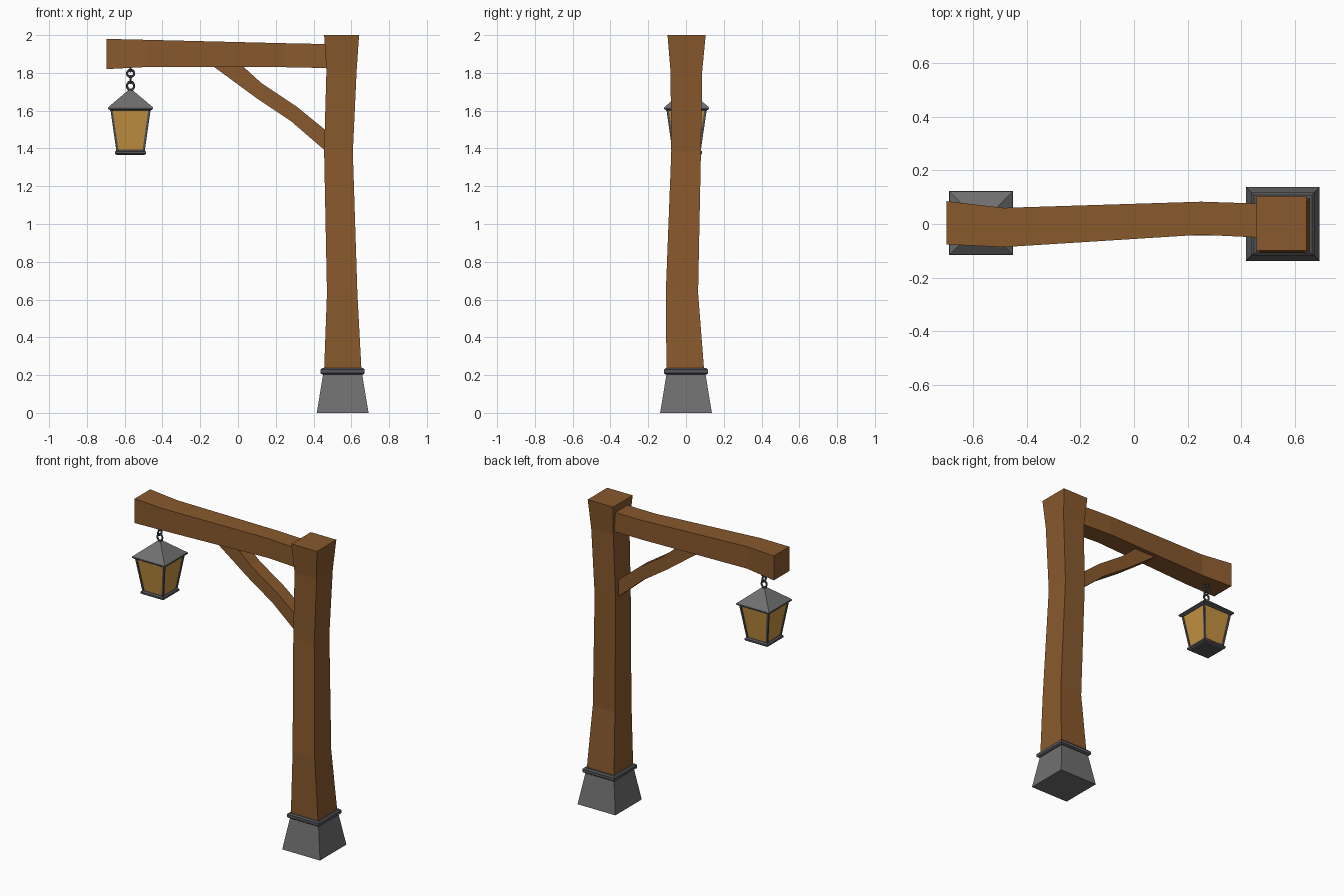
import bpy, bmesh, math
from mathutils import Vector

if "Cube" in bpy.data.objects:
    bpy.data.objects.remove(bpy.data.objects["Cube"])


def material(name, rgb):
    m = bpy.data.materials.new(name)
    m.diffuse_color = (*rgb, 1)
    m.use_nodes = True
    m.node_tree.nodes["Principled BSDF"].inputs["Base Color"].default_value = m.diffuse_color
    return m


WOOD = material("brown wood", (0.25, 0.10, 0.026))
STONE = material("grey stone", (0.165, 0.162, 0.162))
METAL = material("dark metal", (0.09, 0.09, 0.098))
GLASS = material("amber glass", (0.56, 0.29, 0.055))


def loft(name, rings, mat):
    """Join successive rings of points into a closed flat-faced solid."""
    bm = bmesh.new()
    loops = [[bm.verts.new(p) for p in r] for r in rings]
    n = len(loops[0])
    for a, b in zip(loops, loops[1:]):
        for i in range(n):
            j = (i + 1) % n
            bm.faces.new((a[i], a[j], b[j], b[i]))
    bm.faces.new(loops[0][::-1])
    bm.faces.new(loops[-1])
    bmesh.ops.recalc_face_normals(bm, faces=bm.faces)
    me = bpy.data.meshes.new(name)
    bm.to_mesh(me)
    bm.free()
    me.materials.append(mat)
    ob = bpy.data.objects.new(name, me)
    bpy.context.collection.objects.link(ob)
    return ob


def rect_z(x0, x1, y0, y1, z):
    return [(x0, y0, z), (x1, y0, z), (x1, y1, z), (x0, y1, z)]


def rect_x(x, y0, y1, z0, z1):
    return [(x, y0, z0), (x, y1, z0), (x, y1, z1), (x, y0, z1)]


def square_stack(name, cx, cy, levels, mat):
    """Stack of centred squares given as (half width, z)."""
    return loft(name, [rect_z(cx - h, cx + h, cy - h, cy + h, z) for h, z in levels], mat)


# Stone foot and metal collar
square_stack("stone_foot", 0.554, 0, [(0.137, 0), (0.103, 0.207)], STONE)
square_stack("foot_collar", 0.554, 0,
             [(0.108, 0.203), (0.117, 0.210), (0.117, 0.229), (0.108, 0.237)], METAL)

# Crooked post
loft("post", [rect_z(0.455, 0.655, -0.103, 0.098, 0.20),
              rect_z(0.471, 0.632, -0.107, 0.064, 0.635),
              rect_z(0.456, 0.608, -0.078, 0.079, 1.38),
              rect_z(0.468, 0.628, -0.082, 0.086, 1.81),
              rect_z(0.456, 0.641, -0.098, 0.104, 2.0)], WOOD)

# Crooked cross beam
loft("cross_beam", [rect_x(-0.697, -0.076, 0.085, 1.820, 1.980),
                    rect_x(-0.485, -0.086, 0.060, 1.831, 1.975),
                    rect_x(0.25, -0.040, 0.083, 1.830, 1.957),
                    rect_x(0.50, -0.052, 0.075, 1.825, 1.952)], WOOD)

# Diagonal brace: pairs of lower and upper profile points
brace = [((0.50, 1.355), (0.50, 1.467)), ((0.28, 1.545), (0.31, 1.622)),
         ((0.10, 1.665), (0.125, 1.745)), ((-0.145, 1.845), (0.015, 1.845))]
loft("brace", [[(l[0], -0.042, l[1]), (l[0], 0.046, l[1]),
                (u[0], 0.046, u[1]), (u[0], -0.042, u[1])] for l, u in brace], WOOD)

# Lantern body
LX, LY = -0.569, 0.003
square_stack("lantern_roof", LX, LY, [(0.104, 1.606), (0.118, 1.614), (0.116, 1.620),
                                      (0.012, 1.708)], STONE)
square_stack("lantern_eave", LX, LY, [(0.108, 1.602), (0.119, 1.609), (0.119, 1.616)], METAL)
square_stack("lantern_glass", LX, LY, [(0.070, 1.385), (0.101, 1.608)], GLASS)
square_stack("lantern_base", LX, LY, [(0.074, 1.366), (0.083, 1.372),
                                      (0.083, 1.383), (0.074, 1.391)], METAL)

# Four slanted corner bars
for sx in (-1, 1):
    for sy in (-1, 1):
        rings = []
        for h, z in ((0.069, 1.385), (0.101, 1.608)):
            cx, cy, r = LX + sx * h, LY + sy * h, 0.006
            rings.append(rect_z(cx - r, cx + r, cy - r, cy + r, z))
        loft("lantern_corner_bar", rings, METAL)

# Chain links, alternately turned
for i, (z, stretch) in enumerate(((1.827, 1), (1.797, 1), (1.765, 1), (1.731, 1.15))):
    bpy.ops.mesh.primitive_torus_add(
        major_radius=0.019, minor_radius=0.006, major_segments=12, minor_segments=6,
        location=(LX, LY, z),
        rotation=(math.pi / 2, 0, math.pi / 2 if i % 2 == 0 else 0))
    link = bpy.context.object
    link.name = "chain_link"
    link.scale = (1, stretch, 1)
    if i == 3:
        link.rotation_euler[2] = 0
    link.data.materials.append(METAL)
    bpy.ops.object.shade_smooth_by_angle()
